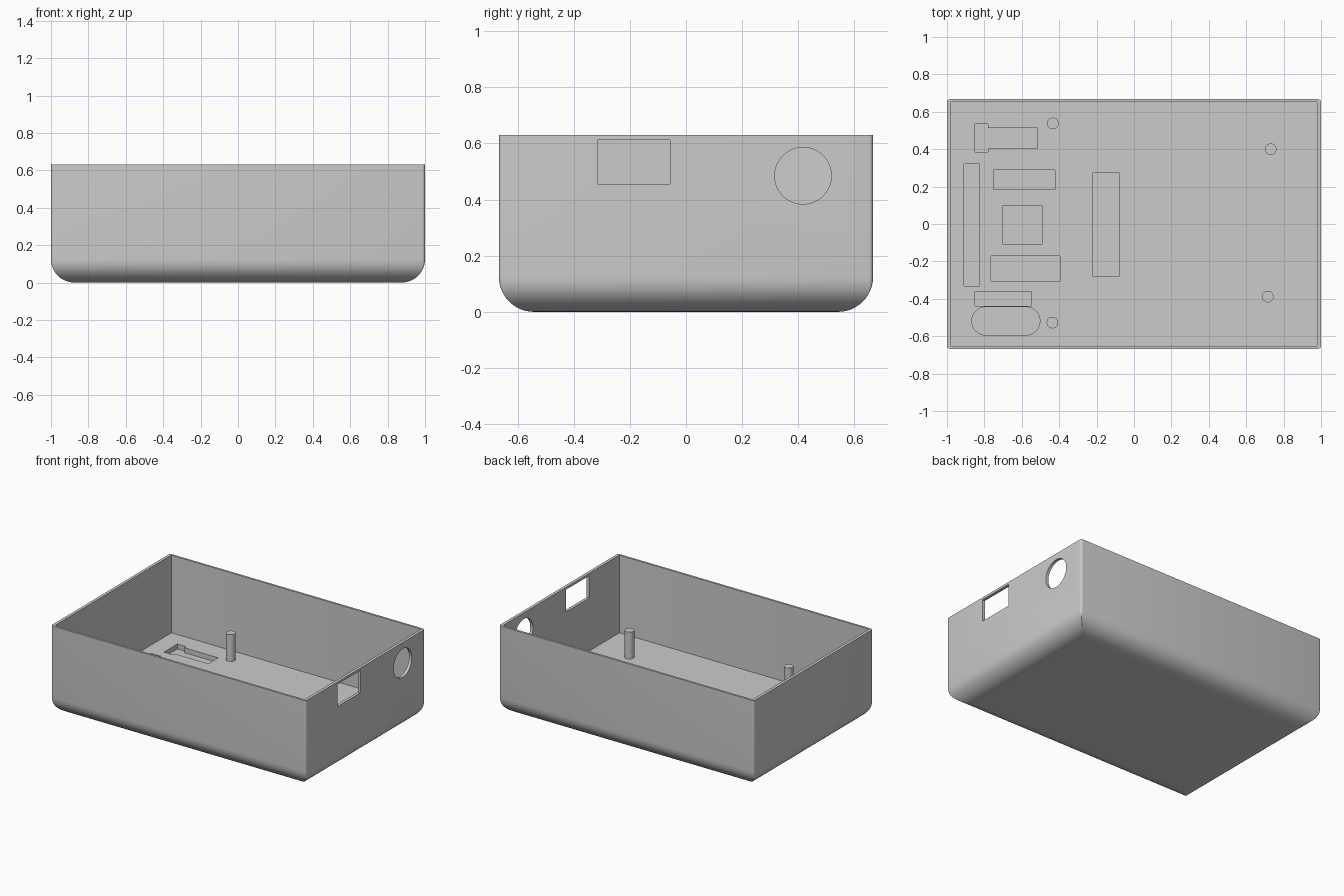
import bpy, bmesh, math
from mathutils import Matrix, Vector

cube = bpy.data.objects.get("Cube")
if cube:
    bpy.data.objects.remove(cube, do_unlink=True)

HX, HY, H = 1.0, 0.667, 0.63      # outer half sizes and height
WX, WY = 0.021, 0.015             # wall thickness
FLOOR, POCKET = 0.08, 0.045       # floor and pocket levels
FILLET, CORNER = 0.125, 0.015

grey = bpy.data.materials.new("plain grey")
grey.use_nodes = True
grey.diffuse_color = (0.6, 0.6, 0.6, 1)
grey.node_tree.nodes["Principled BSDF"].inputs["Base Color"].default_value = (0.6, 0.6, 0.6, 1)


def make_object(name, bm):
    bmesh.ops.recalc_face_normals(bm, faces=bm.faces)
    mesh = bpy.data.meshes.new(name)
    bm.to_mesh(mesh)
    bm.free()
    mesh.materials.append(grey)
    obj = bpy.data.objects.new(name, mesh)
    bpy.context.collection.objects.link(obj)
    return obj


def rounded_rect(hx, hy, radius, cx=0, cy=0, steps=4):
    pts = []
    for k, (sx, sy) in enumerate([(1, 1), (-1, 1), (-1, -1), (1, -1)]):
        for i in range(steps + 1):
            a = math.pi / 2 * (k + i / steps)
            pts.append((cx + sx * (hx - radius) + radius * math.cos(a),
                        cy + sy * (hy - radius) + radius * math.sin(a)))
    return pts


def rect(x0, x1, y0, y1):
    return [(x0, y0), (x1, y0), (x1, y1), (x0, y1)]


def circle(cx, cy, r, n=48):
    return [(cx + r * math.cos(2 * math.pi * i / n),
             cy + r * math.sin(2 * math.pi * i / n)) for i in range(n)]


def prism(bm, profile, low, high, matrix=Matrix()):
    face = bm.faces.new([bm.verts.new(matrix @ Vector((x, y, low))) for x, y in profile])
    top = bmesh.ops.extrude_face_region(bm, geom=[face], use_keep_orig=True)["geom"]
    shift = matrix.to_3x3() @ Vector((0, 0, high - low))
    bmesh.ops.translate(bm, vec=shift, verts=[v for v in top if isinstance(v, bmesh.types.BMVert)])


# Open box: outer rings from the rounded base up, then the inner wall down to the floor
bm = bmesh.new()
levels = []
for i in range(13):
    a = math.pi / 2 * i / 12
    inset = FILLET * (1 - math.sin(a))
    levels.append((HX - inset, HY - inset, max(CORNER - inset, 0.001), FILLET * (1 - math.cos(a))))
levels += [(HX, HY, CORNER, H),
           (HX - WX, HY - WY, 0.001, H),
           (HX - WX, HY - WY, 0.001, FLOOR)]
rings = [[bm.verts.new((x, y, z)) for x, y in rounded_rect(hx, hy, r)] for hx, hy, r, z in levels]
for low, high in zip(rings, rings[1:]):
    for i in range(len(low)):
        j = (i + 1) % len(low)
        bm.faces.new((low[i], low[j], high[j], high[i]))
bm.faces.new(rings[0])
bm.faces.new(rings[-1])
box = make_object("open_box", bm)

# Floor pockets
bm = bmesh.new()
pockets = [
    rect(-0.75, -0.423, 0.185, 0.29),
    rect(-0.70, -0.493, -0.11, 0.10),
    rect(-0.765, -0.396, -0.305, -0.171),
    rect(-0.91, -0.827, -0.332, 0.321),
    rect(-0.222, -0.078, -0.278, 0.273),
    rect(-0.851, -0.549, -0.439, -0.361),
    rounded_rect(0.182, 0.075, 0.0745, -0.685, -0.519, 12),
    [(-0.85, 0.385), (-0.78, 0.385), (-0.78, 0.404), (-0.515, 0.404),
     (-0.515, 0.514), (-0.78, 0.514), (-0.78, 0.535), (-0.85, 0.535)],
]
for profile in pockets:
    prism(bm, profile, POCKET, FLOOR + 0.1)

# Side wall openings, drawn in y and z and pushed along x
along_x = Matrix(((0, 0, 1, 0), (1, 0, 0, 0), (0, 1, 0, 0), (0, 0, 0, 1)))
for profile in (rect(-0.315, -0.057, 0.455, 0.613), circle(0.417, 0.485, 0.101)):
    prism(bm, profile, HX - 0.1, HX + 0.1, along_x)
cutter = make_object("cutter", bm)
cutter.hide_render = True

# Cut the box and discard the cutter
mod = box.modifiers.new("cuts", "BOOLEAN")
mod.operation, mod.solver, mod.object = "DIFFERENCE", "EXACT", cutter
bpy.ops.object.select_all(action="DESELECT")
bpy.context.view_layer.objects.active = box
box.select_set(True)
bpy.ops.object.modifier_apply(modifier=mod.name)
bpy.data.objects.remove(cutter, do_unlink=True)

# Mounting posts
posts = {"back_right_post": (-0.434, 0.538), "front_right_post": (-0.436, -0.527),
         "back_left_post": (0.731, 0.40), "front_left_post": (0.715, -0.388)}
for name, (x, y) in posts.items():
    bm = bmesh.new()
    prism(bm, circle(x, y, 0.031, 32), FLOOR - 0.01, 0.27)
    make_object(name, bm).select_set(True)

bpy.ops.object.shade_smooth_by_angle(angle=math.radians(30))
